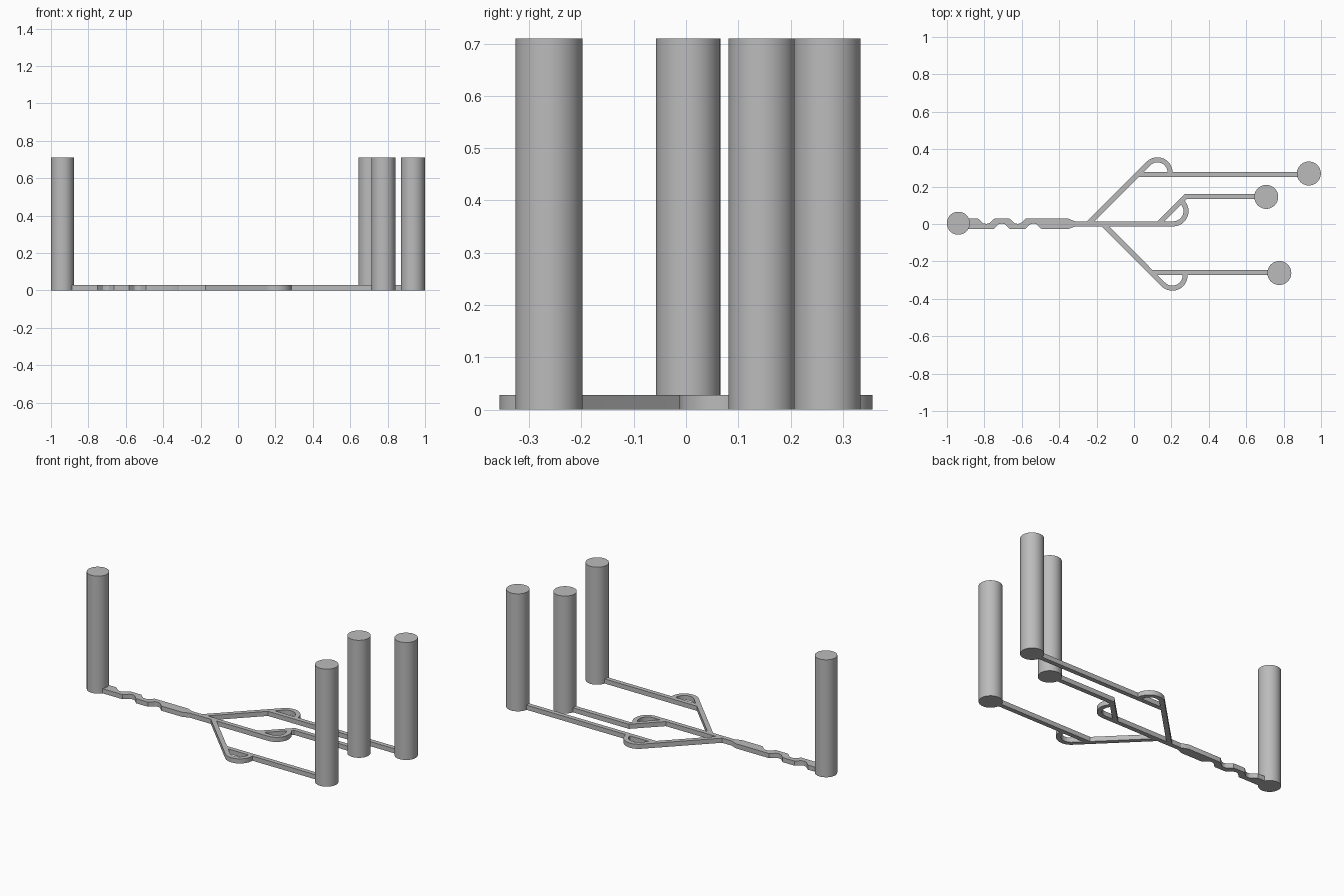
import bpy, bmesh
from math import cos, sin, radians
from mathutils import Vector

if "Cube" in bpy.data.objects:
    bpy.data.objects.remove(bpy.data.objects["Cube"])

THICK = 0.028    # channel height
HALF = 0.0135    # half channel width
BEND = 0.068     # loop centreline radius
TALL = 0.71      # port height

grey = bpy.data.materials.new("plain grey")
grey.use_nodes = True
colour = (0.5, 0.5, 0.5, 1)
grey.diffuse_color = colour
grey.node_tree.nodes["Principled BSDF"].inputs["Base Color"].default_value = colour


def finish(obj):
    obj.data.materials.append(grey)
    bpy.ops.object.select_all(action='DESELECT')
    obj.select_set(True)
    bpy.context.view_layer.objects.active = obj
    bpy.ops.object.shade_smooth_by_angle(angle=radians(30))


def slab(name, outline):
    """Extrude a closed flat outline up to the channel height."""
    bm = bmesh.new()
    face = bm.faces.new([bm.verts.new((x, y, 0)) for x, y in outline])
    top = bmesh.ops.extrude_face_region(bm, geom=[face])["geom"]
    bmesh.ops.translate(bm, vec=(0, 0, THICK),
                        verts=[v for v in top if isinstance(v, bmesh.types.BMVert)])
    bmesh.ops.recalc_face_normals(bm, faces=bm.faces)
    mesh = bpy.data.meshes.new(name)
    bm.to_mesh(mesh)
    bm.free()
    obj = bpy.data.objects.new(name, mesh)
    bpy.context.collection.objects.link(obj)
    finish(obj)


def channel(name, path):
    """Constant-width channel with mitred corners along a path."""
    pts = [Vector(p) for p in path]
    left, right = [], []
    for i, p in enumerate(pts):
        before = (p - pts[i - 1]).normalized() if i else None
        after = (pts[i + 1] - p).normalized() if i < len(pts) - 1 else None
        d_in, d_out = before or after, after or before
        normal = Vector((-d_in.y - d_out.y, d_in.x + d_out.x)).normalized()
        side = normal * (HALF / normal.dot(Vector((-d_in.y, d_in.x))))
        left.append(p + side)
        right.append(p - side)
    slab(name, left + right[::-1])


def arc(cx, cy, start, end, r=BEND, n=20):
    angles = [radians(start + (end - start) * i / n) for i in range(n + 1)]
    return [(cx + r * cos(a), cy + r * sin(a)) for a in angles]


# Inlet and outlet ports
for name, x, y, r in (("inlet_port", -0.939, 0.004, 0.0615),
                      ("back_outlet_port", 0.935, 0.27, 0.064),
                      ("middle_outlet_port", 0.707, 0.145, 0.064),
                      ("front_outlet_port", 0.777, -0.262, 0.064)):
    bpy.ops.mesh.primitive_cylinder_add(vertices=48, radius=r, depth=TALL,
                                        location=(x, y, TALL / 2))
    port = bpy.context.object
    port.name = name
    finish(port)


# Wide mixing channel with staggered notches on both edges
def notched_edge(edge, floor, notches):
    pts = [(-0.93, edge)]
    for x in notches:
        pts += [(x - 0.045, edge), (x - 0.016, floor)]
        pts += [(x, floor - 0.12 * edge), (x + 0.016, floor), (x + 0.045, edge)]
    return pts + [(-0.355, edge), (-0.315, edge * 0.47)]


upper = notched_edge(0.03, 0.004, (-0.79, -0.622))
lower = notched_edge(-0.028, -0.001, (-0.707, -0.538))
slab("mixing_channel", upper + lower[::-1])

# Middle branch: trunk ending in a loop, and the outlet leaving it
channel("trunk_channel", [(-0.33, 0.001)] + arc(0.21, 0.069, -90, 45))
channel("middle_outlet_channel", [(0.13, 0.001), (0.276, 0.146), (0.707, 0.146)])

# Back and front branches: diagonal running into a loop, and a straight outlet
for name, cx, root, out, start, end, side in (
        ("back", 0.125, -0.246, 0.265, 0.022, 0.935, 1),
        ("front", 0.205, -0.166, -0.259, 0.093, 0.777, -1)):
    loop = arc(cx, 0.275 * side, 135 * side, 0)
    channel(name + "_branch_channel", [(root, 0)] + loop + [(cx + BEND, out)])
    channel(name + "_outlet_channel", [(start, out), (end, out)])
